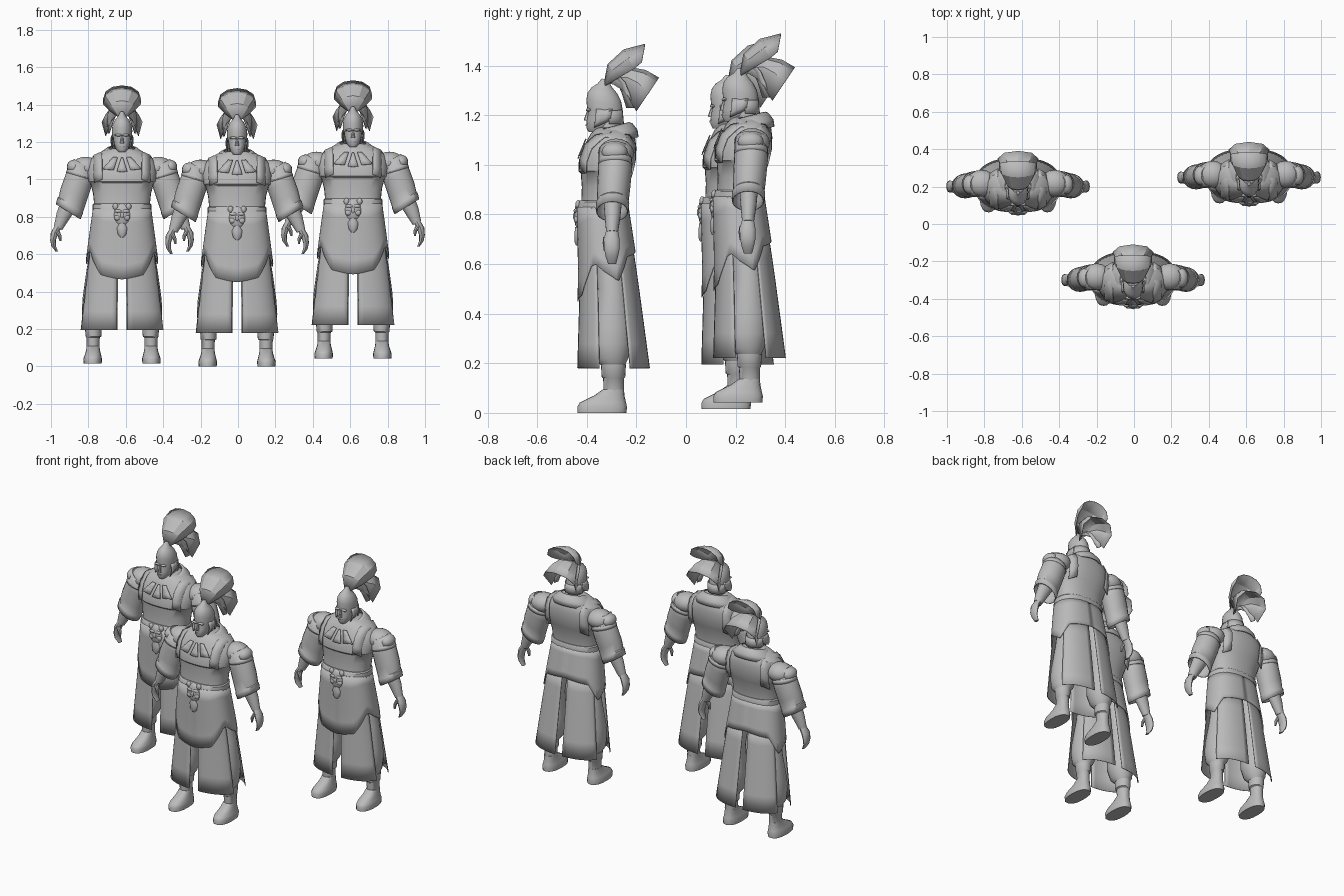
import bpy, bmesh, math
from mathutils import Vector

cube = bpy.data.objects.get("Cube")
if cube:
    bpy.data.objects.remove(cube, do_unlink=True)

grey = bpy.data.materials.new("stone_grey")
grey.use_nodes = True
grey.diffuse_color = (0.5, 0.5, 0.5, 1)
grey.node_tree.nodes["Principled BSDF"].inputs["Base Color"].default_value = (0.5, 0.5, 0.5, 1)

parts = []


def finish(name, bm, mirror=False, thick=0, angle=40):
    """Turn a bmesh into a shaded part, optionally mirrored and thickened."""
    bmesh.ops.recalc_face_normals(bm, faces=bm.faces)
    mesh = bpy.data.meshes.new(name)
    bm.to_mesh(mesh)
    bm.free()
    mesh.materials.append(grey)
    obj = bpy.data.objects.new(name, mesh)
    bpy.context.collection.objects.link(obj)
    bpy.ops.object.select_all(action='DESELECT')
    bpy.context.view_layer.objects.active = obj
    obj.select_set(True)
    bpy.ops.object.shade_smooth_by_angle(angle=math.radians(angle))
    if thick:
        solid = obj.modifiers.new("thickness", 'SOLIDIFY')
        solid.thickness = thick
        solid.offset = 0
    if mirror:
        obj.modifiers.new("mirror", 'MIRROR')
    parts.append(obj)
    return obj


def oval(t, p):
    """Point on a unit superellipse."""
    c, s = math.cos(t), math.sin(t)
    return (math.copysign(abs(c) ** (2 / p), c), math.copysign(abs(s) ** (2 / p), s))


def loft(name, rings, n=20, p=2, tilt=(0, 0), caps=True, **kw):
    """Skin rings given as (centre x, z, half width, front y, back y)."""
    bm = bmesh.new()
    loops = []
    for x, z, rx, yf, yb in rings:
        loop = []
        for i in range(n):
            a, b = oval(math.tau * i / n, p)
            dx, dy = a * rx, b * (yb - yf) / 2
            loop.append(bm.verts.new((x + dx, (yf + yb) / 2 + dy, z + dx * tilt[0] + dy * tilt[1])))
        loops.append(loop)
    for lo, hi in zip(loops, loops[1:]):
        for i in range(n):
            j = (i + 1) % n
            bm.faces.new((lo[i], lo[j], hi[j], hi[i]))
    if caps:
        bm.faces.new(loops[0])
        bm.faces.new(loops[-1])
    return finish(name, bm, **kw)


def sheet(name, f, nu, nv, thick=0.004, **kw):
    """Grid surface f(u, v) with u and v from 0 to 1."""
    bm = bmesh.new()
    g = [[bm.verts.new(f(i / nu, j / nv)) for j in range(nv + 1)] for i in range(nu + 1)]
    for i in range(nu):
        for j in range(nv):
            bm.faces.new((g[i][j], g[i + 1][j], g[i + 1][j + 1], g[i][j + 1]))
    return finish(name, bm, thick=thick, **kw)


def ball(name, pos, size, mirror=False):
    bm = bmesh.new()
    bmesh.ops.create_uvsphere(bm, u_segments=16, v_segments=10, radius=1)
    for v in bm.verts:
        v.co = Vector(pos) + v.co * Vector(size)
    return finish(name, bm, mirror)


def lerp_list(keys, t):
    """Interpolate between (position, value) keys."""
    for (a, p), (b, q) in zip(keys, keys[1:]):
        if t <= b:
            return p + (q - p) * (t - a) / (b - a)
    return keys[-1][1]


# Feet, boots and baggy trousers
loft("foot", [(.157, 0, .048, -.137, .06), (.157, .025, .05, -.138, .062), (.156, .042, .045, -.128, .058),
              (.155, .07, .037, -.07, .052), (.155, .095, .034, -.035, .05)], p=2.4, mirror=True)
loft("boot", [(.155, .075, .034, -.032, .05), (.155, .14, .036, -.034, .05), (.153, .145, .042, -.04, .055),
              (.153, .195, .045, -.043, .058)], mirror=True)
loft("trouser_leg", [(.15, .19, .042, -.04, .052), (.147, .22, .062, -.07, .068), (.14, .28, .075, -.084, .082),
                     (.138, .35, .073, -.08, .082), (.13, .5, .06, -.055, .062), (.095, .72, .055, -.07, .05)],
     mirror=True)

# Skirt surface shared by the hanging panels and the apron
def skirt(deg, z, grow=0.0):
    rx = lerp_list([(.18, .23), (.55, .185), (.7, .165), (.83, .147)], z) + grow
    yf = lerp_list([(.18, -.137), (.55, -.126), (.83, -.131)], z) - grow
    yb = lerp_list([(.18, .153), (.55, .103), (.83, .06)], z) + grow
    a, b = oval(math.radians(deg), 2.4)
    return (a * rx, (yf + yb) / 2 + b * (yb - yf) / 2, z)


for name, a0, a1 in (("front_skirt_panel", -85, -19), ("back_skirt_panel", 23, 86)):
    sheet(name, lambda u, v: skirt(a0 + (a1 - a0) * u, .18 + .5 * v), 10, 5, mirror=True)

HEM = [(-90, .45), (-60, .475), (-30, .59), (-20, .6), (14, .53), (40, .63), (90, .65)]


def apron(u, v):
    deg = -90 + 180 * u
    low = lerp_list(HEM, deg)
    return skirt(deg, low + (.83 - low) * v, .007)


sheet("apron", apron, 36, 5, mirror=True)

# Torso, belt and belt mask
loft("torso", [(0, .78, .147, -.128, .058), (0, .86, .15, -.122, .063), (0, .91, .155, -.12, .068),
               (0, .965, .17, -.124, .085), (0, .975, .18, -.134, .088), (0, 1.02, .187, -.132, .098),
               (0, 1.07, .18, -.112, .1), (0, 1.11, .155, -.09, .095), (0, 1.14, .1, -.07, .08),
               (0, 1.15, .05, -.06, .05)], n=32, p=2.3)
loft("belt", [(0, .805, .152, -.134, .064), (0, .81, .158, -.139, .069),
              (0, .85, .157, -.134, .071), (0, .856, .151, -.128, .067)], n=32, p=2.4)
ball("belt_mask", (0, -.13, .795), (.046, .021, .06))
ball("mask_brow", (.02, -.145, .815), (.02, .008, .009), True)
ball("mask_cheek", (.025, -.142, .78), (.017, .01, .015), True)
ball("mask_nose", (0, -.149, .793), (.009, .007, .016))
ball("mask_horn", (.035, -.134, .84), (.015, .012, .018), True)
loft("mask_pendant", [(0, .675, .008, -.144, -.125), (0, .69, .022, -.15, -.125),
                      (0, .725, .028, -.15, -.125), (0, .75, .015, -.147, -.125)], n=10)

# Collar, chest flaps and shoulder straps
loft("collar", [(0, 1.085, .13, -.107, .106), (0, 1.115, .122, -.1, .102),
                (0, 1.145, .085, -.082, .082), (0, 1.152, .07, -.07, .07)], n=24, tilt=(0, .25), caps=False, thick=.006)


def flap(name, x0, x1, w0, w1, z0, z1, mirror):
    def f(u, v):
        s = 2 * u - 1
        x = x0 + (x1 - x0) * v + s * (w0 + (w1 - w0) * v)
        return (x, -.106 - .03 * v + .3 * abs(x) ** 1.5, z0 + (z1 - z0) * v + .1 * abs(x))
    sheet(name, f, 2, 3, mirror=mirror)


flap("centre_chest_flap", 0, 0, .005, .028, 1.1, 1.025, False)
flap("side_chest_flap", .035, .075, .012, .03, 1.1, 1.03, True)
STRAP = [(-.128, .985), (-.127, 1.03), (-.106, 1.085), (-.068, 1.12), (0, 1.133),
         (.073, 1.12), (.096, 1.08), (.095, 1.02), (.083, .96)]


def strap(u, v):
    y, z = STRAP[round(v * 8)]
    return (.105 + .045 * u + .02 * (z - 1), y + .026 * u * (1 if y < 0 else -1), z - .02 * u)


sheet("shoulder_strap", strap, 2, 8, mirror=True)

# Shoulder guards
ball("shoulder_guard", (.195, .018, 1.048), (.078, .072, .058), True)
ball("outer_shoulder_guard", (.257, .012, 1.052), (.038, .052, .038), True)
loft("guard_rim", [(.225, 1.0, .072, -.052, .081), (.222, 1.025, .066, -.049, .079)],
     tilt=(.3, 0), mirror=True, caps=False, thick=.006)

# Sleeves, forearms and hands
loft("sleeve", [(.2, 1.06, .055, -.05, .075), (.232, .98, .064, -.052, .08), (.26, .9, .065, -.056, .072),
                (.274, .85, .063, -.056, .066), (.277, .845, .066, -.06, .069), (.288, .812, .064, -.06, .065)],
     tilt=(.62, 0), mirror=True, caps=False, thick=.005)
loft("forearm", [(.27, .88, .045, -.035, .045), (.315, .79, .034, -.028, .036), (.342, .725, .022, -.022, .026)],
     n=14, tilt=(.5, 0), mirror=True)
loft("hand", [(.34, .735, .021, -.022, .026), (.36, .7, .021, -.032, .032), (.369, .66, .015, -.03, .032),
              (.366, .63, .012, -.024, .026), (.35, .6, .007, -.014, .018)], n=12, mirror=True)
loft("thumb", [(.348, .71, .014, -.034, -.008), (.334, .685, .01, -.036, -.014), (.33, .655, .005, -.032, -.018)],
     n=8, mirror=True)

# Head and helmet
loft("neck", [(0, 1.08, .05, -.07, .045), (0, 1.13, .04, -.06, .035), (0, 1.19, .04, -.06, .035)], n=16)
loft("face", [(0, 1.132, .02, -.092, -.03), (0, 1.15, .035, -.102, 0), (0, 1.18, .044, -.1, .025),
              (0, 1.215, .049, -.095, .035), (0, 1.25, .05, -.098, .038)], n=20, p=2.3)
loft("nose", [(0, 1.178, .011, -.11, -.09), (0, 1.185, .01, -.111, -.09), (0, 1.215, .005, -.1, -.085)], n=8)
ball("brow", (.02, -.094, 1.222), (.02, .01, .007), True)
loft("lips", [(0, 1.156, .014, -.105, -.08), (0, 1.163, .016, -.106, -.08)], n=10)
loft("helmet", [(0, 1.205, .053, -.098, .042), (0, 1.245, .055, -.102, .044), (0, 1.275, .051, -.096, .038),
                (0, 1.3, .039, -.08, .023), (0, 1.32, .022, -.057, .002), (0, 1.345, .009, -.04, -.015)],
     n=24, tilt=(0, -.25))
sheet("cheek_guard", lambda u, v: (.05 + .01 * math.sin(math.pi * v), -.07 + .065 * u + .008 * v,
                                   1.15 + .075 * v + .03 * u * (1 - v)), 3, 4, mirror=True)
sheet("neck_guard", lambda u, v: (.056 * math.cos(math.pi * u), -.01 + (.053 + .005 * v) * math.sin(math.pi * u),
                                  1.22 - .055 * v), 12, 2)

# Plume: a domed top fan whose sides reach down to a drooping rear fan
# Ribs of the top fan: centre y and z, half width, edge y and z
TOP = [(-.03, 1.325, .02, -.025, 1.318), (-.015, 1.405, .065, .03, 1.352),
       (.05, 1.464, .1, .09, 1.387), (.135, 1.486, .1, .122, 1.414)]


def top_fan(u, v):
    y, z, w, ye, ze = TOP[round(v * 3)]
    s = 2 * u - 1
    return (w * math.sin(s * math.pi / 2), y + (ye - y) * s * s, z + (ze - z) * s * s)


def rear_fan(u, v):
    s = 2 * u - 1
    arch = (.05 - .02 * s * s) * math.sin(math.pi * v)
    return (.108 * math.sin(2.2 * s) * v ** .7, -.02 + (.21 - .09 * s * s) * v,
            1.33 + arch + (.02 - .133 * s * s) * v)


def feather(u, v):
    s = u - .5
    return (.012 + .06 * v ** .7 + .05 * s * math.sin(math.pi * (.15 + .8 * v)),
            -.015 + .09 * v + .03 * s, 1.33 + .04 * math.sin(math.pi * v) - .1 * v ** 2)


sheet("top_plume_fan", top_fan, 6, 3, angle=25)
sheet("rear_plume_fan", rear_fan, 6, 4, angle=25)
sheet("side_feather", feather, 2, 5, mirror=True, angle=25)

# Three matching warriors
PLACES = [(-.005, -.3, 0), (-.62, .2, .015), (.615, .248, .042)]
for part in list(parts):
    base = part.name
    for label, place in zip(("front", "right", "left"), PLACES):
        obj = part
        if label != "front":
            obj = part.copy()
            bpy.context.collection.objects.link(obj)
        obj.name = f"{label}_warrior_{base}"
        obj.location = place
